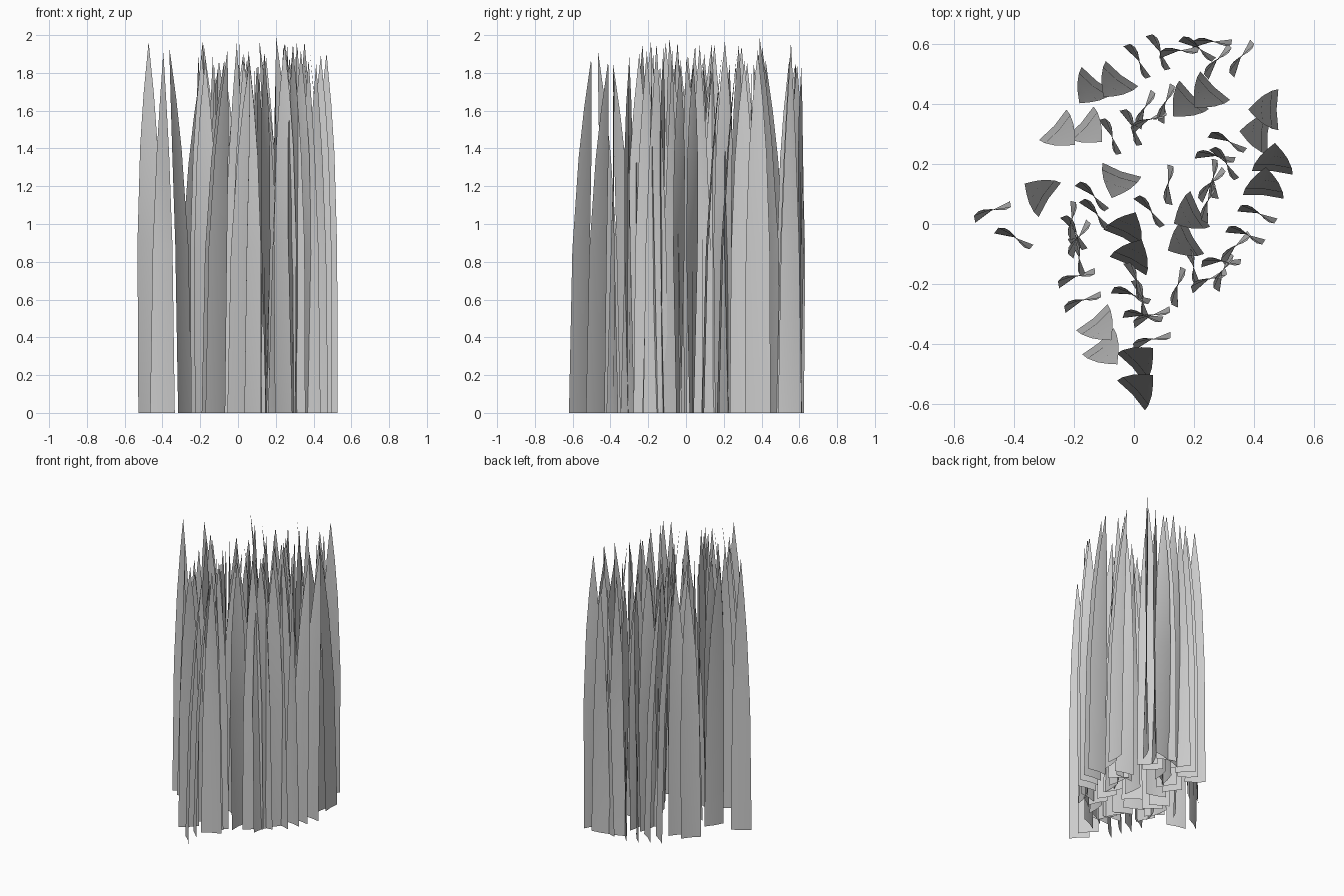
import bpy, bmesh, random
from math import radians, cos, sin
from mathutils import Vector

if "Cube" in bpy.data.objects:
    bpy.data.objects.remove(bpy.data.objects["Cube"])

random.seed(4)
HALF = 0.068
# blade outline: (fraction of height, fraction of half width)
OUTLINE = [(0, 1), (0.46, 0.93), (0.72, 0.68), (0.86, 0.40)]

# ground position in hundredths and direction of the base edge in degrees
UPRIGHT = [
    (1, 54, -60), (8, 57, -65), (15, 57, 5), (21, 58, -35), (26, 60, 0),
    (28, 54, 50), (36, 55, 55), (31, 27, -27), (-8, 29, -67), (-1, 32, -68),
    (4, 38, 65), (5, 34, 25), (11, 40, 70), (12, 13, 85), (27, 22, -10),
    (30, 20, -55), (27, 15, 88), (26, 13, 50), (25, 7, 75), (41, 3, -22),
    (37, -4, -22), (34, -8, 45), (29, -13, 0), (30, -16, 65), (25, -19, 25),
    (19, -14, -75), (15, -21, 75), (5, 4, -52), (-14, 9, -45), (-13, 3, -50),
    (-20, 1, 88), (-20, -3, -60), (-18, -5, 60), (-19, -11, -75), (-19, -18, 18),
    (-17, -26, 20), (-47, 4, 20), (-40, -5, -28), (0, -19, -70), (-1, -24, -20),
    (2, -25, -75), (3, -31, -10), (6, -31, 20), (6, -39, 15)]

# ground position in hundredths and direction of the lean in degrees
LEANING = [
    (27, 46, 226), (20, 43, 226), (-4, 50, 232), (-12, 48, 232), (-27, 33, -42),
    (-18, 34, -42), (48, 38, 180), (45, 30, 175), (46, 17, 85), (43, 9, 85),
    (22, 5, 209), (20, -4, 209), (-4, -5, 63), (-2, -14, 63), (-14, -31, -50),
    (-12, -39, -50), (-1, -48, 43), (-1, -57, 43), (-28, 8, 147), (-4, 18, 250)]


def add_blade(bm, x, y, angle, lean, twist, height):
    """Tapered three-column strip ending in a point."""
    base = Vector((x / 100, y / 100, 0))
    a0 = radians(angle)
    out = Vector((-sin(a0), cos(a0), 0))
    rows = []
    for t, w in OUTLINE:
        a = a0 + radians(twist) * (t - 0.3)
        side = Vector((cos(a), sin(a), 0)) * HALF * w
        fold = Vector((-sin(a), cos(a), 0)) * 0.006 * w
        mid = base + out * lean * t * t + Vector((0, 0, t * height))
        rows.append([bm.verts.new(p) for p in (mid - side, mid + fold, mid + side)])
    tip = bm.verts.new(base + out * lean + Vector((0, 0, height)))
    for lo, hi in zip(rows, rows[1:]):
        for i in range(2):
            bm.faces.new((lo[i], lo[i + 1], hi[i + 1], hi[i]))
    for i in range(2):
        bm.faces.new((rows[-1][i], rows[-1][i + 1], tip))


def make_object(name, blades):
    bm = bmesh.new()
    for b in blades:
        add_blade(bm, *b)
    for f in bm.faces:
        f.smooth = True
    me = bpy.data.meshes.new(name)
    bm.to_mesh(me)
    bm.free()
    ob = bpy.data.objects.new(name, me)
    bpy.context.collection.objects.link(ob)


def blade_height():
    return random.uniform(1.82, 1.98)


# straight blades with a slight twist
make_object("upright_blades",
            [(x, y, a, 0.01, -40, blade_height()) for x, y, a in UPRIGHT])

# blades bending over toward their tips; the first is the tallest
make_object("leaning_blades",
            [(x, y, a - 90, 0.1, 0, 2.0 if i == 0 else blade_height())
             for i, (x, y, a) in enumerate(LEANING)])
